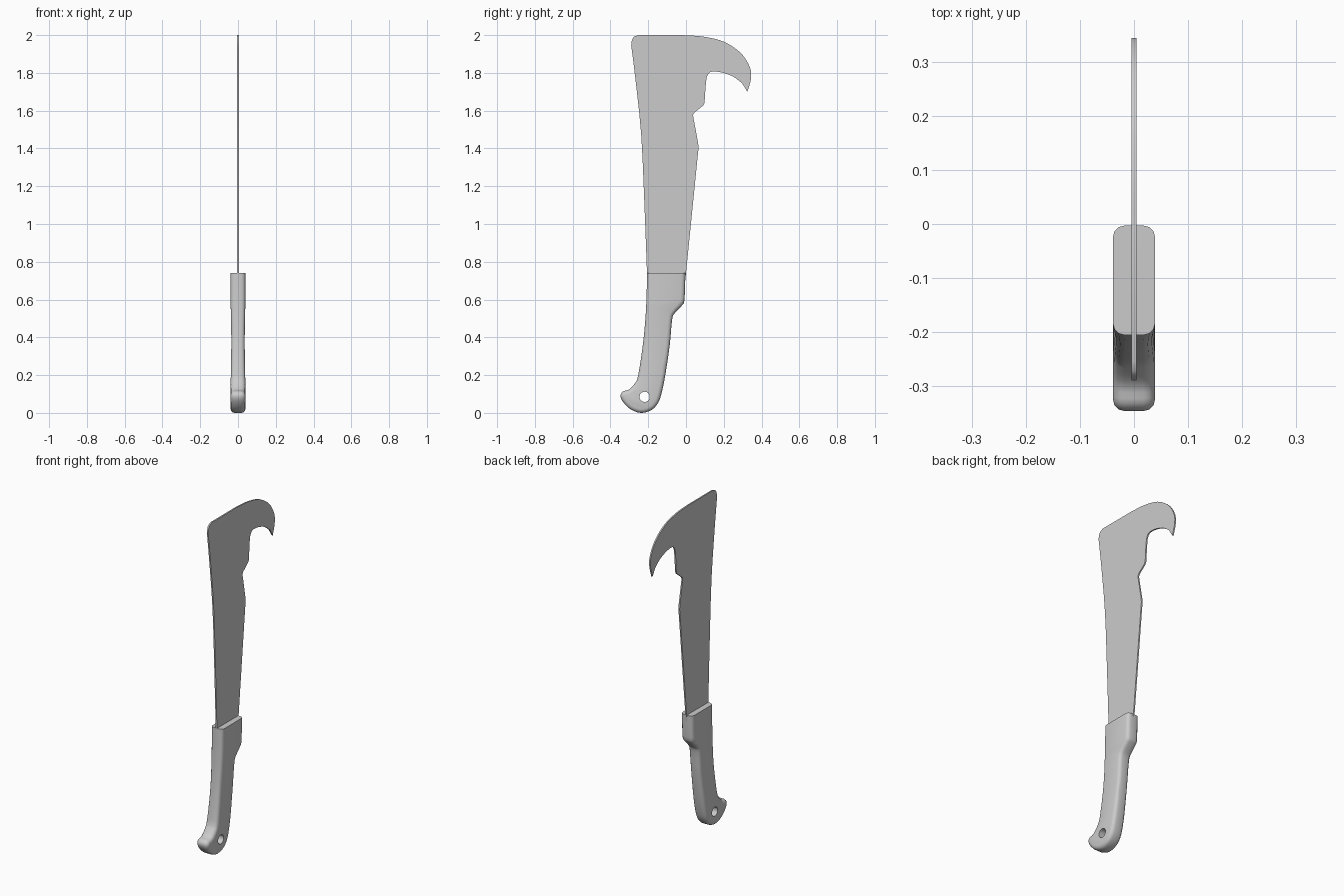
import bpy, bmesh, math
from mathutils import Vector

if "Cube" in bpy.data.objects:
    bpy.data.objects.remove(bpy.data.objects["Cube"])


def spline(pts, n=4):
    """Catmull-Rom curve through (y, z) points."""
    p = [Vector(q) for q in pts]
    p = [2 * p[0] - p[1]] + p + [2 * p[-1] - p[-2]]
    out = []
    for i in range(1, len(p) - 2):
        a, b, c, d = p[i - 1:i + 3]
        for k in range(n):
            t = k / n
            out.append(0.5 * (2 * b + (c - a) * t + (2 * a - 5 * b + 4 * c - d) * t * t
                              + (3 * b - a - 3 * c + d) * t ** 3))
    return out + [p[-2]]


def slab(outline, half):
    """Solid made by extruding a (y, z) outline along x."""
    bm = bmesh.new()
    face = bm.faces.new([bm.verts.new((-half, y, z)) for y, z in outline])
    res = bmesh.ops.extrude_face_region(bm, geom=[face])
    for v in res["geom"]:
        if isinstance(v, bmesh.types.BMVert):
            v.co.x = half
    bmesh.ops.recalc_face_normals(bm, faces=bm.faces)
    return bm


def finish(bm, name):
    me = bpy.data.meshes.new(name)
    bm.to_mesh(me)
    bm.free()
    ob = bpy.data.objects.new(name, me)
    bpy.context.collection.objects.link(ob)
    return ob


def activate(ob):
    bpy.ops.object.select_all(action='DESELECT')
    ob.select_set(True)
    bpy.context.view_layer.objects.active = ob


# Blade: straight back, rounded corner, hooked nose, notched front edge
back = spline([(-0.205, 0.70), (-0.22, 1.1), (-0.237, 1.47), (-0.268, 1.77), (-0.29, 1.945)], 3)
corner = spline([(-0.289, 1.962), (-0.279, 1.988), (-0.255, 2.0)], 3)
hook = spline([(-0.02, 2.0), (0.09, 1.992), (0.2, 1.965), (0.29, 1.905),
               (0.338, 1.83), (0.344, 1.77), (0.325, 1.70)], 5)
throat = spline([(0.297, 1.745), (0.25, 1.78), (0.19, 1.802), (0.135, 1.806),
                 (0.113, 1.785), (0.105, 1.74), (0.098, 1.64)], 4)
front = spline([(0.09, 1.626), (0.043, 1.588), (0.038, 1.57)], 2)
edge = spline([(0.064, 1.43), (0.066, 1.40), (0.062, 1.36)], 2) + [Vector((-0.004, 0.70))]
blade = finish(slab(back + corner + hook + throat + front + edge, 0.0042), "blade")

# Handle: curved grip with a hooked pommel and finger guard, rounded long edges
rear = spline([(-0.206, 0.74), (-0.211, 0.56), (-0.226, 0.38), (-0.253, 0.20), (-0.272, 0.155),
               (-0.302, 0.123), (-0.333, 0.114), (-0.347, 0.092), (-0.335, 0.06),
               (-0.295, 0.02), (-0.24, 0.0), (-0.185, 0.014), (-0.148, 0.052),
               (-0.128, 0.11), (-0.108, 0.21), (-0.086, 0.36), (-0.074, 0.49),
               (-0.062, 0.525), (-0.022, 0.568), (-0.008, 0.60), (-0.003, 0.74)], 3)
bm = slab(rear, 0.039)
rim = [e for e in bm.edges
       if abs(e.verts[0].co.x - e.verts[1].co.x) < 1e-5
       and not all(v.co.z > 0.739 for v in e.verts)]
bmesh.ops.bevel(bm, geom=rim, offset=0.021, segments=3, profile=0.5,
                affect='EDGES', clamp_overlap=False)
# Slight waist across the grip
for i in range(10):
    bmesh.ops.bisect_plane(bm, geom=bm.verts[:] + bm.edges[:] + bm.faces[:],
                           plane_co=(0, 0, 0.16 + i * 0.05), plane_no=(0, 0, 1))
for v in bm.verts:
    t = min(max((v.co.z - 0.12) / 0.5, 0), 1)
    v.co.x *= 1 - 0.09 * math.sin(math.pi * t) ** 2
handle = finish(bm, "handle")

# Lanyard hole
bpy.ops.mesh.primitive_cylinder_add(vertices=24, radius=0.027, depth=0.3,
                                    location=(0, -0.219, 0.085), rotation=(0, math.pi / 2, 0))
cutter = bpy.context.object
cutter.name = "hole_cutter"
cutter.hide_render = True
mod = handle.modifiers.new("hole", 'BOOLEAN')
mod.operation = 'DIFFERENCE'
mod.solver = 'EXACT'
mod.object = cutter
activate(handle)
bpy.ops.object.modifier_apply(modifier=mod.name)
bpy.data.objects.remove(cutter)

for ob in (blade, handle):
    activate(ob)
    bpy.ops.object.shade_smooth_by_angle(angle=math.radians(35))
